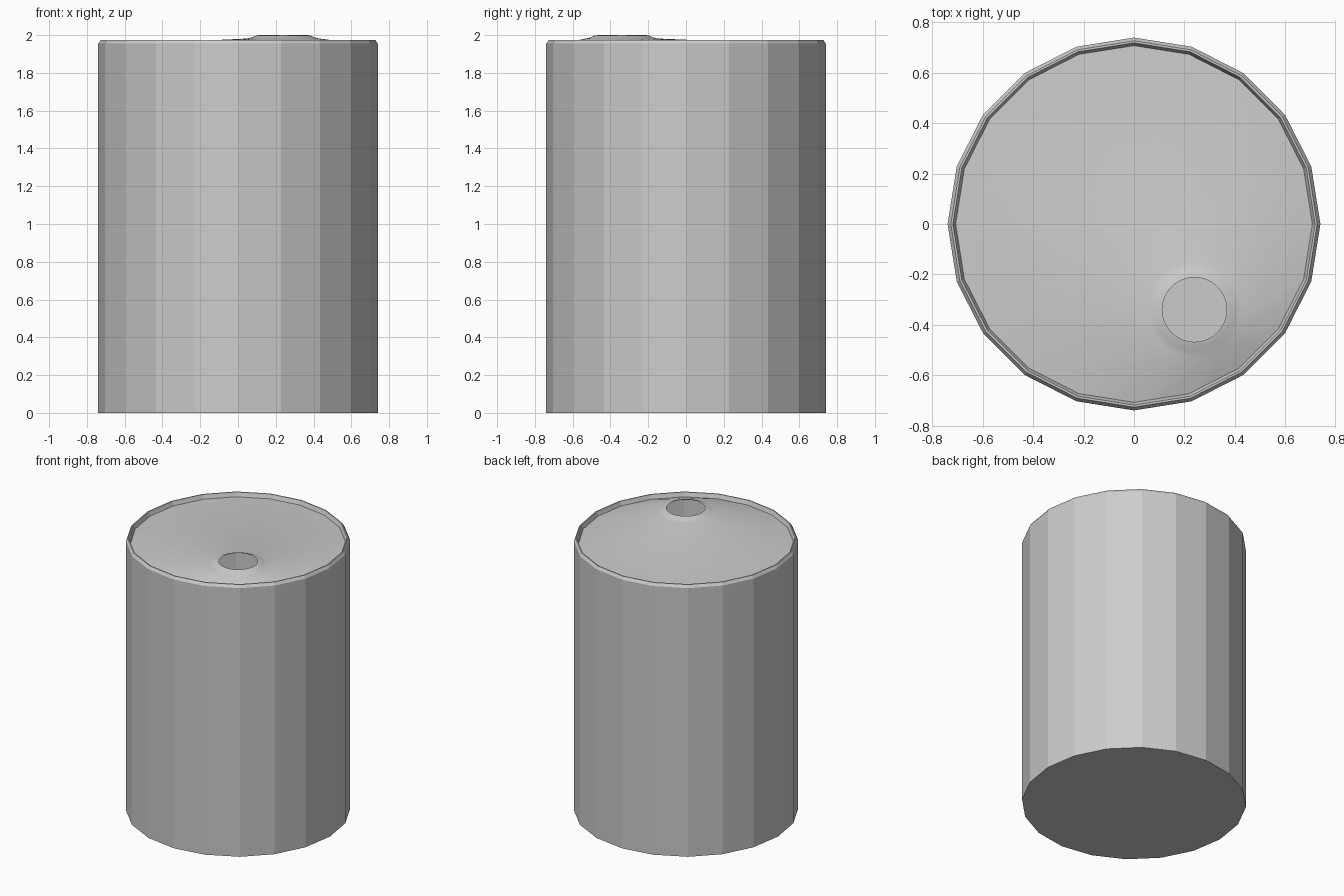
import bpy, bmesh
from math import cos, sin, pi

if "Cube" in bpy.data.objects:
    bpy.data.objects.remove(bpy.data.objects["Cube"])


def ring(bm, n, r, z, cx=0.0, cy=0.0):
    return [bm.verts.new((cx + r * cos(2 * pi * i / n), cy + r * sin(2 * pi * i / n), z))
            for i in range(n)]


def bridge(bm, a, b, smooth=False):
    n = len(a)
    for i in range(n):
        j = (i + 1) % n
        bm.faces.new((a[i], a[j], b[j], b[i])).smooth = smooth


def finish(bm, name):
    me = bpy.data.meshes.new(name)
    bm.to_mesh(me)
    bm.free()
    ob = bpy.data.objects.new(name, me)
    bpy.context.collection.objects.link(ob)
    return ob


SIDES = 20

# Drum shell: floor, wall, chamfered rim and short inner lip
bm = bmesh.new()
profile = [(0.74, 0.0), (0.74, 1.955), (0.727, 1.975), (0.719, 1.975), (0.708, 1.945)]
rings = [ring(bm, SIDES, r, z) for r, z in profile]
bm.faces.new(rings[0][::-1])
for a, b in zip(rings, rings[1:]):
    bridge(bm, a, b)
finish(bm, "drum_shell")

# Lid: skewed cone rising from the lip to an open, off-centre filler hole
bm = bmesh.new()
corners = ring(bm, SIDES, 0.708, 1.945)
edge = []
for i, v in enumerate(corners):
    w = corners[(i + 1) % SIDES]
    edge += [v, bm.verts.new((v.co + w.co) / 2)]
neck = [(0.19, 1.982), (0.165, 1.988), (0.145, 1.997), (0.128, 2.0)]
prev = edge
for r, z in neck:
    cur = ring(bm, SIDES * 2, r, z, 0.24, -0.34)
    bridge(bm, prev, cur, True)
    prev = cur
finish(bm, "lid_with_filler_hole")
